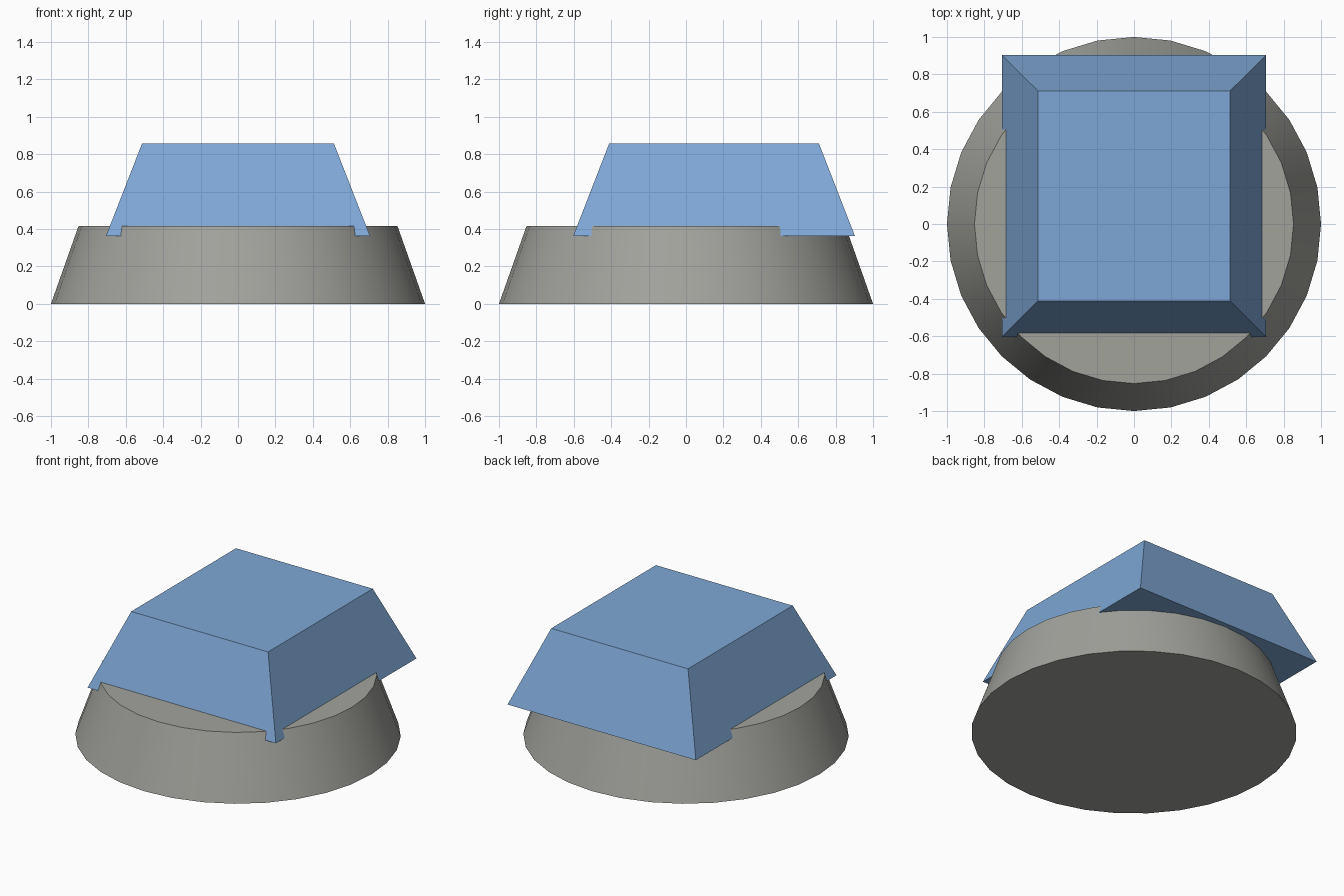
import bpy, bmesh, math
from mathutils import Vector

cube = bpy.data.objects.get("Cube")
if cube:
    bpy.data.objects.remove(cube, do_unlink=True)


def make_material(name, rgb):
    mat = bpy.data.materials.new(name)
    mat.use_nodes = True
    color = (*rgb, 1)
    mat.diffuse_color = color
    mat.node_tree.nodes["Principled BSDF"].inputs["Base Color"].default_value = color
    return mat


def make_object(name, bm, mat):
    mesh = bpy.data.meshes.new(name)
    bmesh.ops.recalc_face_normals(bm, faces=bm.faces)
    bm.to_mesh(mesh)
    bm.free()
    mesh.materials.append(mat)
    obj = bpy.data.objects.new(name, mesh)
    bpy.context.collection.objects.link(obj)
    return obj


grey = make_material("warm_grey", (0.36, 0.36, 0.335))
blue = make_material("soft_blue", (0.21, 0.39, 0.67))

# Round tapered base with a smooth side and flat caps
base_height = 0.415
bm = bmesh.new()
bmesh.ops.create_cone(bm, cap_ends=True, segments=32, radius1=1.0,
                      radius2=0.853, depth=base_height)
bmesh.ops.translate(bm, verts=bm.verts, vec=(0, 0, base_height / 2))
base = make_object("round_base", bm, grey)
bpy.ops.object.select_all(action="DESELECT")
base.select_set(True)
bpy.context.view_layer.objects.active = base
bpy.ops.object.shade_smooth_by_angle(angle=math.radians(30))

# Tapered block, set back on the base and sunk slightly into it
bm = bmesh.new()
bmesh.ops.create_cube(bm, size=2)
for v in bm.verts:
    if v.co.z > 0:
        half_x, half_y, z = 0.513, 0.561, 0.857
    else:
        half_x, half_y, z = 0.706, 0.753, 0.363
    v.co = Vector((v.co.x * half_x, v.co.y * half_y + 0.15, z))
make_object("tapered_block", bm, blue)
